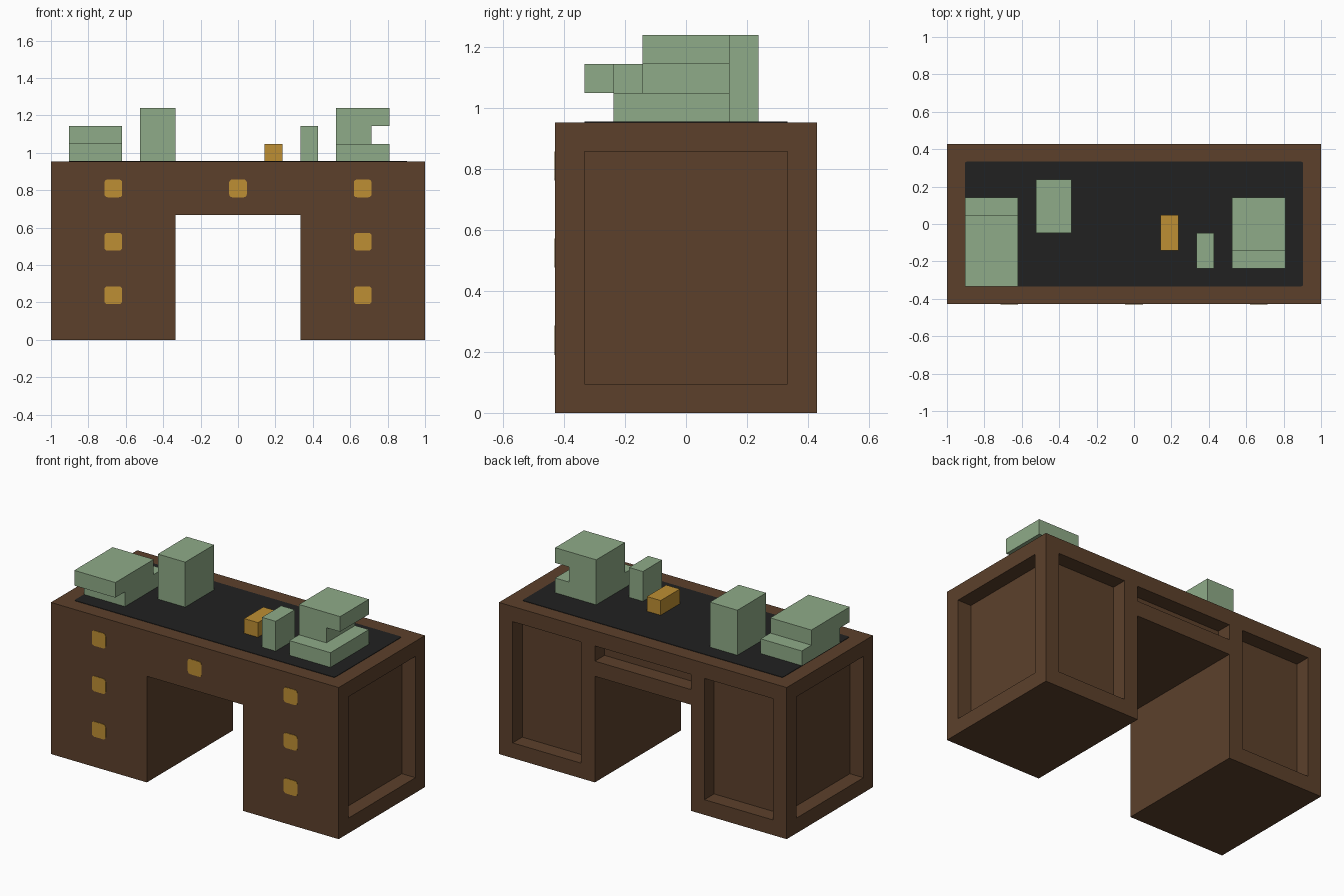
import bpy, bmesh

U = 1 / 21   # one modelling block

cube = bpy.data.objects.get("Cube")
if cube:
    bpy.data.objects.remove(cube, do_unlink=True)


def material(name, rgb):
    lin = [((c / 255 + 0.055) / 1.055) ** 2.4 for c in rgb] + [1]
    m = bpy.data.materials.new(name)
    m.use_nodes = True
    m.diffuse_color = lin
    m.node_tree.nodes["Principled BSDF"].inputs["Base Color"].default_value = lin
    return m


wood = material("brown wood", (92, 64, 43))
black = material("black leather", (33, 33, 33))
green = material("sage green", (143, 171, 136))
gold = material("gold", (190, 143, 51))


def box(name, x, y, z, mat=None, corner=0, axis=2):
    """Box from block ranges; corner rounds the edges running along axis."""
    bm = bmesh.new()
    bmesh.ops.create_cube(bm, size=1)
    for v in bm.verts:
        v.co = [(r[0] if c < 0 else r[1]) * U for c, r in zip(v.co, (x, y, z))]
    if corner:
        edges = [e for e in bm.edges
                 if all(abs(e.verts[0].co[a] - e.verts[1].co[a]) < 1e-6
                        for a in range(3) if a != axis)]
        bmesh.ops.bevel(bm, geom=edges, offset=corner * U, segments=3,
                        profile=0.5, affect='EDGES')
    mesh = bpy.data.meshes.new(name)
    bm.to_mesh(mesh)
    bm.free()
    ob = bpy.data.objects.new(name, mesh)
    bpy.context.collection.objects.link(ob)
    if mat:
        mesh.materials.append(mat)
    return ob


def carve(ob, x, y, z):
    """Cut a box-shaped space out of an object."""
    cutter = box("cutter", x, y, z)
    cutter.hide_render = True
    mod = ob.modifiers.new("carve", 'BOOLEAN')
    mod.operation = 'DIFFERENCE'
    mod.solver = 'EXACT'
    mod.object = cutter
    bpy.context.view_layer.objects.active = ob
    bpy.ops.object.modifier_apply(modifier=mod.name)
    bpy.data.objects.remove(cutter, do_unlink=True)


# Desk body with kneehole and recessed panels on the sides and back
desk = box("desk_body", (-21, 21), (-9, 9), (0, 20), wood)
carve(desk, (-7, 7), (-10, 10), (-1, 14))
carve(desk, (-7, 7), (7, 10), (16, 18))
for s in (-1, 1):
    carve(desk, sorted((s * 19.02, s * 22)), (-7, 7), (2, 18))
    carve(desk, sorted((s * 9, s * 19)), (7, 10), (2, 18))

# Writing surface inlay
box("desk_inlay", (-19, 19), (-7, 7), (19.9, 20.06), black, corner=0.25)

# Drawer pulls
for side, x in (("right", -14), ("left", 14)):
    for row, z in enumerate((5, 11, 17)):
        box(f"{side}_drawer_pull_{row + 1}", (x - 1, x + 1), (-9.06, -8.9),
            (z - 1, z + 1), gold, corner=0.35, axis=1)
box("centre_drawer_pull", (-1, 1), (-9.06, -8.9), (16, 18), gold, corner=0.35, axis=1)

# Stepped machine with an overhanging front
machine = box("overhanging_machine", (-19, -13), (-7, 3), (20, 24), green)
carve(machine, (-20, -12), (-8, -5), (19, 22))
carve(machine, (-20, -12), (1, 4), (22, 25))

# Machine with a front ledge and a side notch
notched = box("notched_machine", (11, 17), (-5, 3), (20, 26), green)
carve(notched, (10, 18), (-6, -3), (22, 27))
carve(notched, (15, 18), (-4, 4), (22, 24))

# Plain blocks standing on the desk
box("tall_block", (-11, -7), (-1, 5), (20, 26), green)
box("small_block", (7, 9), (-5, -1), (20, 24), green)
box("gold_block", (3, 5), (-3, 1), (20, 22), gold)
